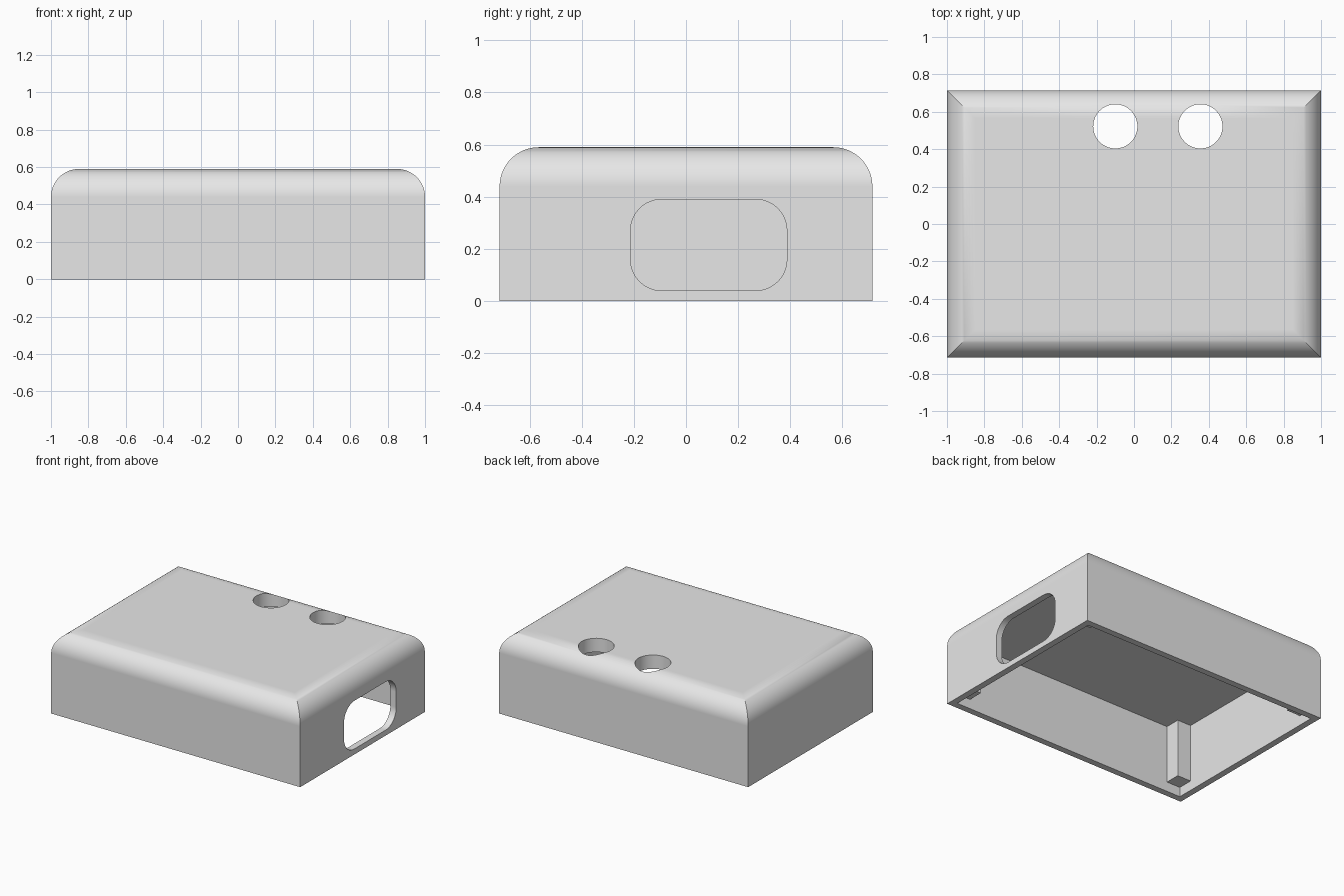
import bpy, bmesh, math
from mathutils import Matrix, Vector

cube = bpy.data.objects.get("Cube")
if cube:
    bpy.data.objects.remove(cube, do_unlink=True)

HX, HY, H = 1.0, 0.715, 0.59     # half length, half depth, height
R, STEPS = 0.15, 16              # top rounding
WALL, CEILING = 0.047, 0.49      # wall thickness, cavity height
POST, POST_Z = 0.11, 0.07        # corner post size and lower end

plastic = bpy.data.materials.new("light_grey_plastic")
plastic.use_nodes = True
grey = (0.8, 0.8, 0.8, 1)
plastic.diffuse_color = grey
plastic.node_tree.nodes["Principled BSDF"].inputs["Base Color"].default_value = grey


def make_object(name, bm):
    bmesh.ops.recalc_face_normals(bm, faces=bm.faces)
    mesh = bpy.data.meshes.new(name)
    bm.to_mesh(mesh)
    bm.free()
    mesh.materials.append(plastic)
    obj = bpy.data.objects.new(name, mesh)
    bpy.context.collection.objects.link(obj)
    return obj


def loft(name, rings):
    """Closed solid through rings that have the same number of points."""
    bm = bmesh.new()
    loops = [[bm.verts.new(p) for p in ring] for ring in rings]
    n = len(loops[0])
    for low, high in zip(loops, loops[1:]):
        for i in range(n):
            j = (i + 1) % n
            bm.faces.new((low[i], low[j], high[j], high[i]))
    bm.faces.new(loops[0][::-1])
    bm.faces.new(loops[-1])
    return make_object(name, bm)


def box(name, low, high):
    low, high = Vector(low), Vector(high)
    bm = bmesh.new()
    bmesh.ops.create_cube(bm, size=1, matrix=Matrix.Translation((low + high) / 2)
                          @ Matrix.Diagonal((*(high - low), 1)))
    return make_object(name, bm)


def rectangle(inset, z):
    x, y = HX - inset, HY - inset
    return [(-x, -y, z), (x, -y, z), (x, y, z), (-x, y, z)]


# Outer body: straight sides, rounded top edges meeting in mitred corners
arc = [math.pi / 2 * i / STEPS for i in range(STEPS + 1)]
rings = [rectangle(0, 0)]
rings += [rectangle(R - R * math.cos(a), H - R + R * math.sin(a)) for a in arc]
shell = loft("case_shell", rings)

# Cavity, open at the bottom
cutters = [box("cavity_cutter", (WALL - HX, WALL - HY, -0.2), (HX - WALL, HY - WALL, CEILING))]

# Round holes through the top
for x in (-0.10, 0.355):
    bm = bmesh.new()
    bmesh.ops.create_cone(bm, cap_ends=True, segments=64, radius1=0.118, radius2=0.118,
                          depth=0.5, matrix=Matrix.Translation((x, 0.522, H)))
    cutters.append(make_object("hole_cutter", bm))

# Rounded window through the left wall
wr, outline = 0.12, []
for k, (cy, cz) in enumerate([(0.267, 0.27), (-0.093, 0.27), (-0.093, 0.16), (0.267, 0.16)]):
    for i in range(13):
        a = math.pi / 2 * (k + i / 12)
        outline.append((cy + wr * math.cos(a), cz + wr * math.sin(a)))
cutters.append(loft("window_cutter", [[(x, y, z) for y, z in outline] for x in (0.8, 1.2)]))

bpy.ops.object.select_all(action="DESELECT")
bpy.context.view_layer.objects.active = shell
shell.select_set(True)
for cutter in cutters:
    cutter.hide_render = True
    mod = shell.modifiers.new("cut", "BOOLEAN")
    mod.operation, mod.solver, mod.object = "DIFFERENCE", "EXACT", cutter
    bpy.ops.object.modifier_apply(modifier=mod.name)
for cutter in cutters:
    bpy.data.objects.remove(cutter, do_unlink=True)

bpy.ops.object.shade_smooth_by_angle(angle=math.radians(30))
weighted = shell.modifiers.new("even_shading", "WEIGHTED_NORMAL")
weighted.keep_sharp = True

# Square posts in the four inner corners, set slightly into the walls
EMBED = 0.01
for sx, side in ((1, "left"), (-1, "right")):
    for sy, end in ((-1, "front"), (1, "back")):
        xs = sorted((sx * (HX - WALL + EMBED), sx * (HX - WALL - POST)))
        ys = sorted((sy * (HY - WALL + EMBED), sy * (HY - WALL - POST)))
        box(f"{end}_{side}_post", (xs[0], ys[0], POST_Z), (xs[1], ys[1], CEILING + EMBED))
